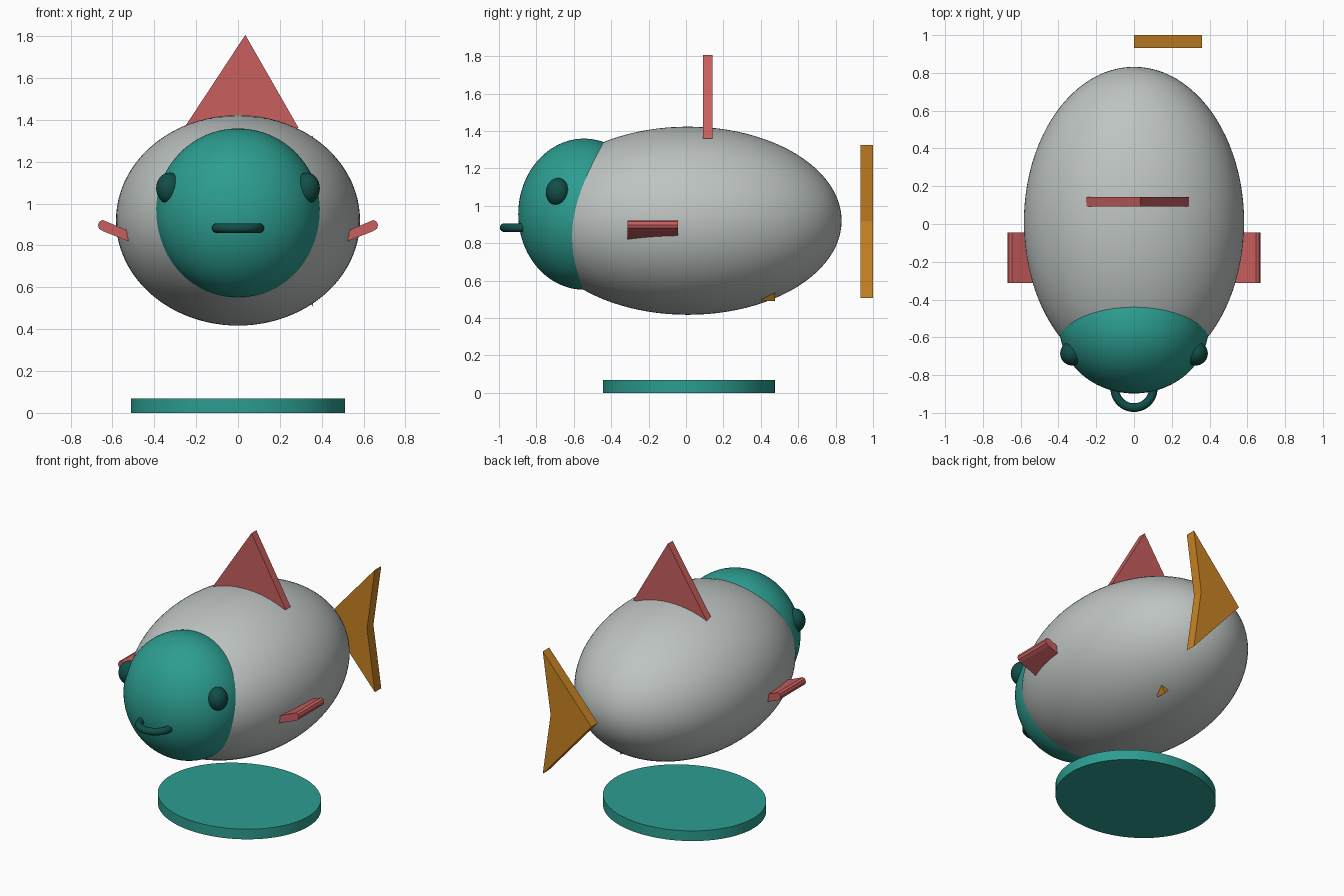
import bpy, bmesh, math

if "Cube" in bpy.data.objects:
    bpy.data.objects.remove(bpy.data.objects["Cube"])


def material(name, rgb):
    m = bpy.data.materials.new(name)
    lin = [((c / 255 + 0.055) / 1.055) ** 2.4 for c in rgb]
    m.diffuse_color = (*lin, 1)
    m.use_nodes = True
    m.node_tree.nodes["Principled BSDF"].inputs["Base Color"].default_value = m.diffuse_color
    return m


GREY = material("soft grey", (190, 196, 194))
TEAL = material("teal", (44, 157, 144))
DARK = material("dark teal", (17, 78, 72))
RED = material("coral red", (200, 94, 94))
ORANGE = material("amber", (200, 131, 35))


def finish(name, mat, smooth=True):
    ob = bpy.context.object
    ob.name = name
    ob.data.materials.append(mat)
    bpy.ops.object.transform_apply(location=False, rotation=True, scale=True)
    if smooth:
        bpy.ops.object.shade_smooth_by_angle(angle=math.radians(40))
    return ob


def ellipsoid(name, centre, radii, mat, segments=64):
    bpy.ops.mesh.primitive_uv_sphere_add(segments=segments, ring_count=segments // 2,
                                         radius=1, location=centre)
    bpy.context.object.scale = radii
    return finish(name, mat)


def plate(name, outline, y0, y1, mat):
    """Flat plate: an (x, z) outline extruded along y."""
    bm = bmesh.new()
    face = bm.faces.new([bm.verts.new((x, y0, z)) for x, z in outline])
    new = bmesh.ops.extrude_face_region(bm, geom=[face])["geom"]
    bmesh.ops.translate(bm, vec=(0, y1 - y0, 0),
                        verts=[v for v in new if isinstance(v, bmesh.types.BMVert)])
    bmesh.ops.recalc_face_normals(bm, faces=bm.faces)
    mesh = bpy.data.meshes.new(name)
    bm.to_mesh(mesh)
    bm.free()
    mesh.materials.append(mat)
    ob = bpy.data.objects.new(name, mesh)
    bpy.context.collection.objects.link(ob)
    return ob


# Body and head
ellipsoid("body", (0, 0.01, 0.92), (0.583, 0.822, 0.503), GREY, 96)
ellipsoid("head", (0, -0.545, 0.955), (0.395, 0.352, 0.404), TEAL, 96)

# Ring mouth
bpy.ops.mesh.primitive_torus_add(major_radius=0.102, minor_radius=0.023,
                                 major_segments=48, minor_segments=16,
                                 location=(0, -0.87, 0.883))
finish("mouth", DARK)

# Eyes and side fins, mirrored
fin_profile = [(0.40, 0.772), (0.645, 0.868), (0.664, 0.88), (0.669, 0.897),
               (0.662, 0.915), (0.645, 0.921), (0.40, 0.817)]
for label, s in (("left", -1), ("right", 1)):
    ellipsoid(label + "_eye", (s * 0.327, -0.685, 1.073), (0.064, 0.064, 0.075), DARK, 32)
    plate(label + "_fin", [(s * x, z) for x, z in fin_profile], -0.313, -0.044, RED)

# Top fin, notched tail and small lower fin tip
plate("top_fin", [(-0.255, 1.365), (0.29, 1.36), (0.035, 1.806)], 0.092, 0.143, RED)
plate("tail", [(0, 0.917), (0.36, 0.508), (0.302, 0.917), (0.36, 1.326)], 0.932, 1.0, ORANGE)
plate("lower_fin", [(0.15, 0.49), (0.22, 0.60), (0.08, 0.57)], 0.405, 0.475, ORANGE)

# Oval base
bpy.ops.mesh.primitive_cylinder_add(vertices=96, radius=1, depth=1, location=(0, 0.015, 0.034))
bpy.context.object.scale = (0.511, 0.46, 0.068)
finish("base", TEAL)
